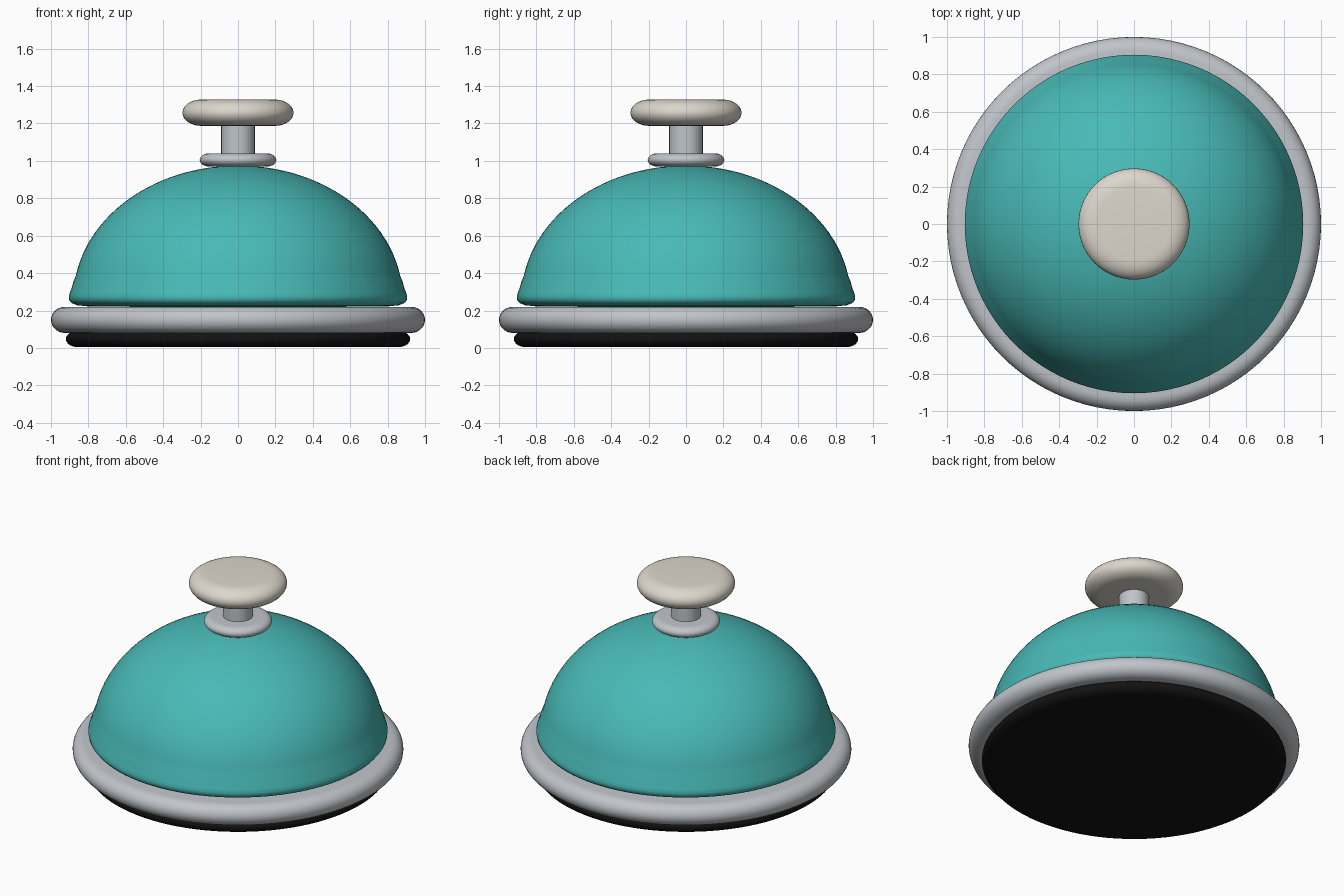
import bpy, bmesh, math

if "Cube" in bpy.data.objects:
    bpy.data.objects.remove(bpy.data.objects["Cube"])


def material(name, rgb):
    m = bpy.data.materials.new(name)
    m.diffuse_color = (*rgb, 1)
    m.use_nodes = True
    m.node_tree.nodes["Principled BSDF"].inputs["Base Color"].default_value = m.diffuse_color
    return m


STEEL = material("brushed steel", (0.53, 0.56, 0.59))
TEAL = material("teal enamel", (0.065, 0.49, 0.47))
CREAM = material("warm cream", (0.72, 0.68, 0.61))
BLACK = material("black rubber", (0.006, 0.006, 0.006))


def lathe(name, profile, mat, steps=96):
    """Spin an (r, z) profile around z; it starts and ends on the axis."""
    bm = bmesh.new()
    verts = [bm.verts.new((r, 0, z)) for r, z in profile]
    edges = [bm.edges.new(pair) for pair in zip(verts, verts[1:])]
    bmesh.ops.spin(bm, geom=verts + edges, cent=(0, 0, 0), axis=(0, 0, 1),
                   angle=2 * math.pi, steps=steps)
    bmesh.ops.remove_doubles(bm, verts=bm.verts, dist=1e-5)
    bmesh.ops.recalc_face_normals(bm, faces=bm.faces)
    me = bpy.data.meshes.new(name)
    bm.to_mesh(me)
    bm.free()
    me.materials.append(mat)
    ob = bpy.data.objects.new(name, me)
    bpy.context.collection.objects.link(ob)
    bpy.ops.object.select_all(action='DESELECT')
    ob.select_set(True)
    bpy.context.view_layer.objects.active = ob
    bpy.ops.object.shade_smooth_by_angle(angle=math.radians(40))
    return ob


def disc(radius, z0, z1, bevel, n=14):
    """Profile of a disc with a fully rounded edge of the given width."""
    zc, h = (z0 + z1) / 2, (z1 - z0) / 2
    arc = [-math.pi / 2 + math.pi * i / n for i in range(n + 1)]
    edge = [(radius - bevel + bevel * math.cos(a), zc + h * math.sin(a)) for a in arc]
    return [(0, z0)] + edge + [(0, z1)]


# Rubber foot and steel base
lathe("rubber_foot", disc(0.92, 0.005, 0.09, 0.06), BLACK)
lathe("base_plate", disc(1.0, 0.08, 0.22, 0.075), STEEL)

# Dome with a flared, rounded lip
lip = [(0, 0.215), (0.80, 0.222), (0.86, 0.228), (0.89, 0.24), (0.903, 0.256),
       (0.905, 0.275), (0.898, 0.298), (0.888, 0.325), (0.88, 0.355)]
start = math.asin(0.12 / 0.71)
shell = []
for i in range(25):
    a = start + (math.pi / 2 - start) * i / 24
    shell.append((0.88 * math.cos(a) if i < 24 else 0, 0.265 + 0.71 * math.sin(a)))
lathe("bell_dome", lip + shell, TEAL)

# Collar, stem and push button
lathe("collar", disc(0.205, 0.97, 1.04, 0.05), STEEL)
lathe("stem", [(0, 1.0), (0.09, 1.0), (0.09, 1.22), (0, 1.22)], STEEL, 48)
lathe("push_button", disc(0.297, 1.187, 1.328, 0.10), CREAM)
